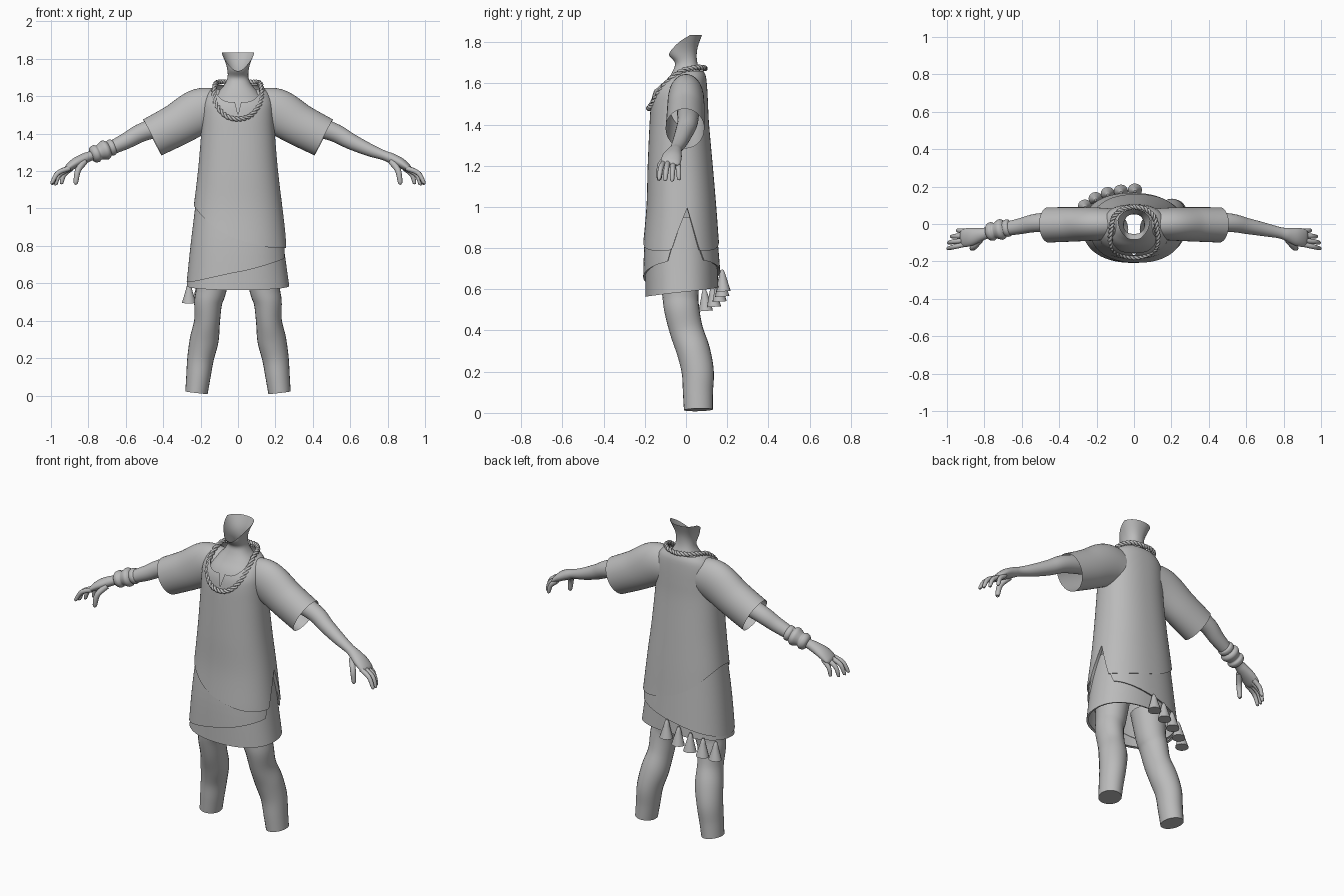
import bpy, bmesh, math
from mathutils import Vector

if "Cube" in bpy.data.objects:
    bpy.data.objects.remove(bpy.data.objects["Cube"])

cloth = bpy.data.materials.new("plain grey")
cloth.diffuse_color = (0.5, 0.5, 0.5, 1)
cloth.use_nodes = True
cloth.node_tree.nodes["Principled BSDF"].inputs["Base Color"].default_value = cloth.diffuse_color


def finish(name, verts, faces, angle=50):
    me = bpy.data.meshes.new(name)
    me.from_pydata(verts, [], faces)
    bm = bmesh.new()
    bm.from_mesh(me)
    bmesh.ops.recalc_face_normals(bm, faces=bm.faces)
    bm.to_mesh(me)
    bm.free()
    me.materials.append(cloth)
    ob = bpy.data.objects.new(name, me)
    bpy.context.collection.objects.link(ob)
    bpy.ops.object.select_all(action='DESELECT')
    ob.select_set(True)
    bpy.context.view_layer.objects.active = ob
    bpy.ops.object.shade_smooth_by_angle(angle=math.radians(angle))
    return ob


def spline(pts, n):
    """Catmull-Rom resampling of tuples of any length."""
    out = []
    for i in range(len(pts) - 1):
        a, b, c, d = pts[max(i - 1, 0)], pts[i], pts[i + 1], pts[min(i + 2, len(pts) - 1)]
        for k in range(n):
            t = k / n
            out.append(tuple(0.5 * (2 * q + (r - p) * t + (2 * p - 5 * q + 4 * r - s) * t * t
                                    + (3 * q - p - 3 * r + s) * t ** 3)
                             for p, q, r, s in zip(a, b, c, d)))
    return out + [tuple(pts[-1])]


def grid_faces(rows, seg):
    return [(r * seg + i, r * seg + (i + 1) % seg, (r + 1) * seg + (i + 1) % seg, (r + 1) * seg + i)
            for r in range(rows - 1) for i in range(seg)]


def tube(name, pts, seg=24, n=5, caps=(True, True), mirror=1):
    """Loft ellipses along a path of (x, y, z, radius across, radius along y)."""
    rings = spline(pts, n)
    verts = []
    for k, p in enumerate(rings):
        a, b = rings[max(k - 1, 0)], rings[min(k + 1, len(rings) - 1)]
        t = (Vector(b[:3]) - Vector(a[:3])).normalized()
        side = (Vector((0, 1, 0)) - t * t.y).normalized()
        up = t.cross(side)
        for i in range(seg):
            th = 2 * math.pi * i / seg
            v = Vector(p[:3]) + up * math.cos(th) * p[3] + side * math.sin(th) * p[4]
            verts.append((v.x * mirror, v.y, v.z))
    faces = grid_faces(len(rings), seg)
    if caps[0]:
        faces.append(tuple(range(seg)))
    if caps[1]:
        faces.append(tuple(range(len(verts) - seg, len(verts))))
    return finish(name, verts, faces)


def section(table, z):
    """Half width, front y and back y of a garment at height z."""
    z = max(table[0][0], min(table[-1][0], z))
    for a, b in zip(table, table[1:]):
        if z <= b[0]:
            t = (z - a[0]) / (b[0] - a[0])
            return [p + (q - p) * t for p, q in zip(a[1:], b[1:])]


def surface_point(table, th, z, shrink=0.0):
    """th = 0 faces the front, +90 degrees is +x."""
    w, yf, yb = section(table, z)
    w, yf, yb = w - shrink, yf + shrink, yb - shrink
    mid, half = (yf + yb) / 2, (yb - yf) / 2
    s, c = math.sin(th), math.cos(th)
    e = 0.88
    return (math.copysign(abs(s) ** e, s) * w, mid - math.copysign(abs(c) ** e, c) * half, z)


def garment(name, table, bottom, top, seg=96, rows=36):
    """Open shell between a bottom and a top edge, with a turned-in hem."""
    table = spline(table, 6)
    verts = []
    for r in range(-1, rows):
        for i in range(seg):
            th = math.pi * 2 * i / seg
            if th > math.pi:
                th -= 2 * math.pi
            lo, hi = bottom(th), top(th)
            if r < 0:
                verts.append(surface_point(table, th, lo + 0.004, 0.012))
            else:
                verts.append(surface_point(table, th, lo + (hi - lo) * r / (rows - 1)))
    return finish(name, verts, grid_faces(rows + 1, seg))


def slit(th, z, width):
    """Raise a hem into an upside-down V at the +x side."""
    d = abs(th - math.radians(97)) / math.radians(width)
    return z + max(0, 1 - d) * (1.0 - z)


def tunic_hem(th):
    x = 0.25 * math.sin(th)
    return slit(th, 0.835 - 0.45 * x + 1.07 * x * x, 19)


def wrap_hem(th):
    return slit(th, 0.66 + 0.25 * 0.27 * math.sin(th) + 0.015 * (1 - math.cos(th)), 26)


def neckline(th):
    d = abs(math.degrees(th))
    if d < 2:
        return 1.50
    t = max(0, min(1, (d - 12) / 55))
    return 1.57 + 0.09 * t * t * (3 - 2 * t)


# Tunic, wrap layer and underskirt: (z, half width, front y, back y)
tunic = [(0.75, 0.268, -0.212, 0.168), (0.8, 0.262, -0.21, 0.162), (1.0, 0.238, -0.192, 0.147),
         (1.2, 0.214, -0.186, 0.13), (1.4, 0.197, -0.177, 0.112), (1.5, 0.192, -0.17, 0.107),
         (1.56, 0.188, -0.157, 0.104), (1.61, 0.172, -0.125, 0.1), (1.64, 0.145, -0.09, 0.095),
         (1.66, 0.112, -0.06, 0.085)]
wrap = [(0.55, 0.28, -0.21, 0.178), (0.8, 0.254, -0.203, 0.157), (1.03, 0.226, -0.183, 0.137)]
under = [(0.55, 0.279, -0.198, 0.16), (0.8, 0.244, -0.194, 0.147), (1.0, 0.218, -0.176, 0.128)]
garment("tunic", tunic, tunic_hem, neckline, rows=48)
garment("wrap_layer", wrap, wrap_hem, lambda th: 1.02)
garment("underskirt", under, lambda th: 0.586 - 0.022 * math.cos(th), lambda th: 0.95)

# Neck and chest, open at the slanted top
neck = [(1.42, 0.16, -0.158, 0.09), (1.5, 0.158, -0.152, 0.09), (1.57, 0.145, -0.125, 0.088),
        (1.62, 0.11, -0.088, 0.082), (1.66, 0.074, -0.064, 0.068), (1.70, 0.056, -0.054, 0.055),
        (1.74, 0.057, -0.085, 0.052), (1.78, 0.067, -0.087, 0.058), (1.835, 0.09, -0.087, 0.078)]
garment("neck", neck, lambda th: 1.42,
        lambda th: 1.735 + 0.1 * min(1, (1 - math.cos(th)) / 1.25) ** 0.85, seg=48)

# Arms, sleeves, hands and legs on both sides
fingers = {"index": [(-0.108, 1.215, 0.90), (-0.122, 1.19, 0.962), (-0.130, 1.14, 0.993)],
           "middle": [(-0.088, 1.215, 0.91), (-0.095, 1.185, 0.968), (-0.100, 1.135, 0.99)],
           "ring": [(-0.063, 1.213, 0.90), (-0.065, 1.18, 0.955), (-0.067, 1.132, 0.974)],
           "little": [(-0.040, 1.215, 0.89), (-0.036, 1.18, 0.93), (-0.034, 1.138, 0.943)],
           "thumb": [(-0.082, 1.25, 0.82), (-0.122, 1.205, 0.855), (-0.130, 1.14, 0.867)]}
for label, s in (("left", 1), ("right", -1)):
    tube(label + "_sleeve", [(0.09, 0, 1.53, 0.105, 0.08), (0.2, 0, 1.52, 0.122, 0.088),
                             (0.33, -0.002, 1.446, 0.113, 0.092), (0.458, -0.005, 1.38, 0.108, 0.094)],
         seg=40, n=8, caps=(False, False), mirror=s)
    tube(label + "_arm", [(0.28, 0.01, 1.48, 0.058, 0.055), (0.5, 0.008, 1.412, 0.05, 0.05),
                          (0.6, -0.01, 1.36, 0.043, 0.043), (0.7, -0.03, 1.314, 0.034, 0.036),
                          (0.78, -0.047, 1.284, 0.026, 0.03), (0.82, -0.056, 1.268, 0.028, 0.036),
                          (0.87, -0.068, 1.243, 0.027, 0.048), (0.91, -0.075, 1.215, 0.019, 0.048),
                          (0.925, -0.077, 1.203, 0.008, 0.036)], mirror=s)
    for finger, path in fingers.items():
        r = 0.017 if finger == "thumb" else 0.0135
        (ya, za, xa), (yb, zb, xb), (yc, zc, xc) = path
        tip = (xc + 0.002, yc, zc - 0.008, 0.004, 0.004)
        tube(f"{label}_{finger}", [(xa, ya, za, r, r), (xb, yb, zb, r * 0.95, r * 0.95),
                                   (xc, yc, zc, r * 0.72, r * 0.72), tip], seg=12, n=4, mirror=s)
    tube(label + "_leg", [(0.222, 0.06, 0.015, 0.06, 0.07), (0.212, 0.058, 0.1, 0.065, 0.073),
                          (0.2, 0.057, 0.2, 0.071, 0.078), (0.18, 0.036, 0.3, 0.077, 0.081),
                          (0.165, 0.002, 0.4, 0.069, 0.081), (0.159, -0.02, 0.5, 0.075, 0.085),
                          (0.143, -0.027, 0.57, 0.082, 0.088), (0.125, -0.03, 0.72, 0.095, 0.1)],
         caps=(True, False), mirror=s)

# Wound cloth bracelet on one wrist
bands = [(0.0, 0.03), (0.01, 0.043), (0.03, 0.048), (0.043, 0.04), (0.055, 0.044), (0.075, 0.053),
         (0.09, 0.05), (0.1, 0.04), (0.108, 0.044), (0.125, 0.043), (0.135, 0.028)]
tube("bracelet", [(0.785 - d * 0.94, -0.045 + d * 0.2, 1.283 + d * 0.37, r, r * 1.05) for d, r in bands],
     n=3, mirror=-1)

# Braided necklace: two strands twisted around one loop
half = [(0, 0.092, 1.672), (0.06, 0.08, 1.676), (0.105, 0.04, 1.675), (0.122, -0.02, 1.66),
        (0.127, -0.085, 1.61), (0.112, -0.135, 1.55), (0.065, -0.168, 1.495), (0, -0.18, 1.478)]
loop = [Vector(p) for p in spline(half + [(-x, y, z) for x, y, z in half[-2::-1]], 12)][:-1]
for strand in (0, 1):
    cu = bpy.data.curves.new("necklace_strand", 'CURVE')
    cu.dimensions = '3D'
    cu.bevel_depth, cu.bevel_resolution = 0.0075, 1
    sp = cu.splines.new('POLY')
    sp.points.add(len(loop) - 1)
    sp.use_cyclic_u = True
    for k, p in enumerate(loop):
        t = (loop[(k + 1) % len(loop)] - loop[k - 1]).normalized()
        out = Vector((p.x, p.y + 0.04, 0.05)).normalized()
        a = 2 * math.pi * 21 * k / len(loop) + strand * math.pi
        q = p + (out * math.cos(a) + t.cross(out) * math.sin(a)) * 0.007
        sp.points[k].co = (*q, 1)
    cu.materials.append(cloth)
    ob = bpy.data.objects.new(f"necklace_strand_{strand + 1}", cu)
    bpy.context.collection.objects.link(ob)

# Cone tassels along the back of the wrap layer
for k, (x, y, z) in enumerate([(-0.262, 0.088, 0.595), (-0.205, 0.128, 0.615), (-0.14, 0.155, 0.64),
                               (-0.07, 0.168, 0.665), (0.005, 0.174, 0.69)]):
    tube(f"tassel_{k + 1}", [(x, y, z + 0.005, 0.006, 0.006), (x, y + 0.002, z - 0.012, 0.013, 0.013),
                             (x, y + 0.004, z - 0.04, 0.02, 0.02), (x, y + 0.008, z - 0.1, 0.038, 0.035)],
         seg=16, n=3)
